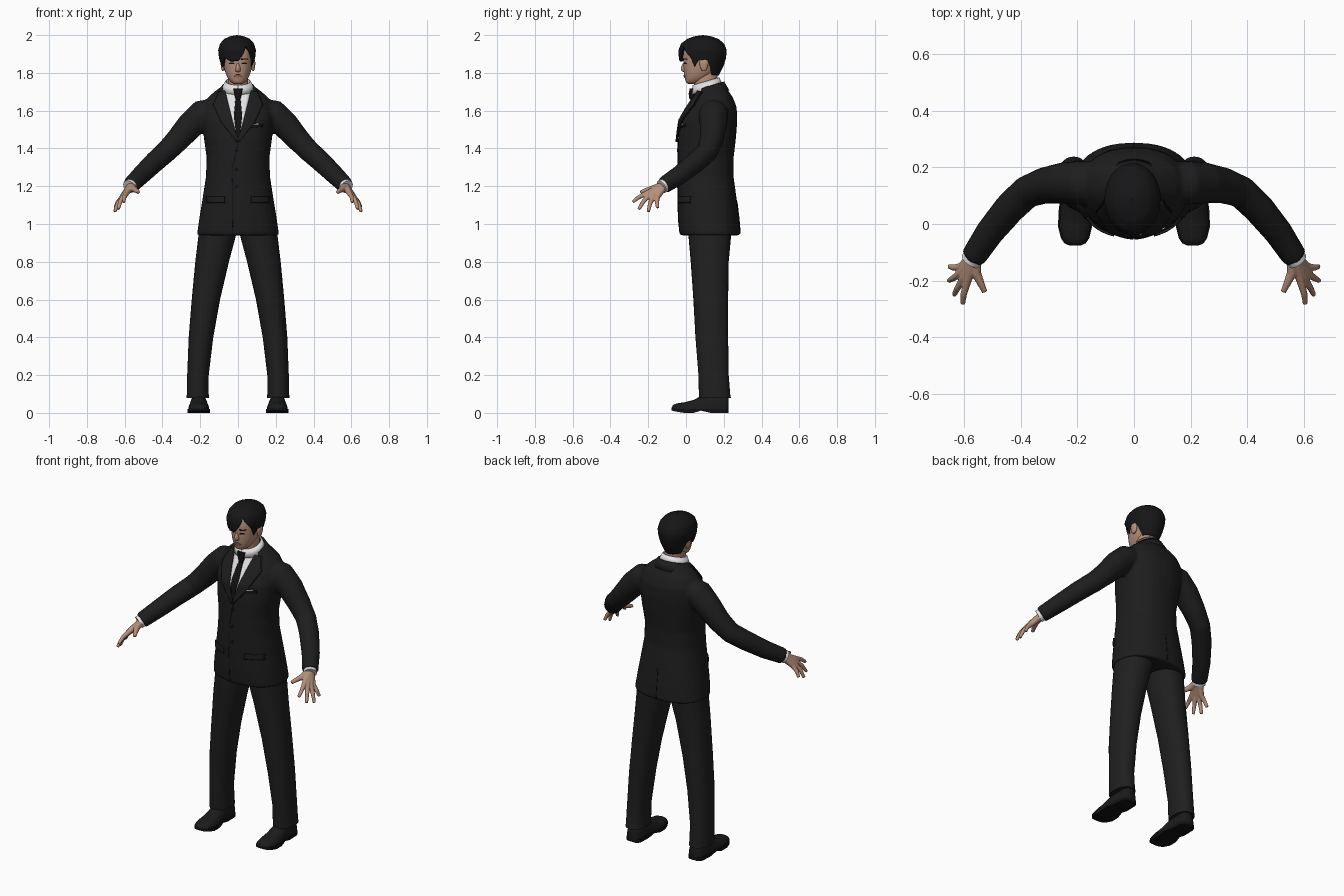
import bpy, bmesh, math
from mathutils import Vector
from mathutils.bvhtree import BVHTree

if "Cube" in bpy.data.objects:
    bpy.data.objects.remove(bpy.data.objects["Cube"])


def material(name, r, g, b):
    m = bpy.data.materials.new(name)
    m.diffuse_color = (r, g, b, 1)
    m.use_nodes = True
    m.node_tree.nodes["Principled BSDF"].inputs["Base Color"].default_value = m.diffuse_color
    return m


SUIT = material("suit black", .0125, .0125, .013)
TROUSER = material("trouser black", .014, .014, .014)
DARK = material("seam black", .006, .006, .006)
HAIR = material("hair black", .008, .008, .009)
SHOE = material("shoe black", .011, .011, .011)
SKIN = material("skin", .47, .28, .19)
LIP = material("lip", .33, .15, .11)
WHITE = material("shirt white", .78, .78, .8)


def make(name, groups, mat, closed=True, caps=True, solid=0):
    """Loft each group of rings into one object."""
    bm = bmesh.new()
    for rings in groups:
        vs = [[bm.verts.new(p) for p in r] for r in rings]
        n = len(vs[0])
        for a, b in zip(vs, vs[1:]):
            for i in range(n if closed else n - 1):
                j = (i + 1) % n
                bm.faces.new((a[i], a[j], b[j], b[i]))
        if caps:
            bm.faces.new(vs[0][::-1])
            bm.faces.new(vs[-1])
    if caps:
        bmesh.ops.recalc_face_normals(bm, faces=bm.faces)
    me = bpy.data.meshes.new(name)
    bm.to_mesh(me)
    bm.free()
    me.polygons.foreach_set("use_smooth", [True] * len(me.polygons))
    me.set_sharp_from_angle(angle=math.radians(45))
    me.materials.append(mat)
    ob = bpy.data.objects.new(name, me)
    bpy.context.collection.objects.link(ob)
    if solid:
        m = ob.modifiers.new("thickness", 'SOLIDIFY')
        m.thickness, m.offset = solid, 0
    return ob


def fuse(ob, voxel, smooth):
    m = ob.modifiers.new("fuse", 'REMESH')
    m.mode, m.voxel_size, m.use_smooth_shade = 'VOXEL', voxel, True
    m = ob.modifiers.new("smooth", 'SMOOTH')
    m.factor, m.iterations = .5, smooth


def subdivide(ob, levels):
    m = ob.modifiers.new("subdivide", 'SUBSURF')
    m.levels = m.render_levels = levels


def ring(z, cx, rx, y0, y1, n=32, e=2.3):
    out = []
    for i in range(n):
        a = 2 * math.pi * i / n
        c, s = math.cos(a), math.sin(a)
        out.append(Vector((cx + rx * math.copysign(abs(c) ** (2 / e), c),
                           (y0 + y1) / 2 + (y1 - y0) / 2 * math.copysign(abs(s) ** (2 / e), s), z)))
    return out


def tube(pts, radii, s=1, n=16):
    pts = [Vector((p[0] * s, p[1], p[2])) for p in pts]
    rings = []
    for i, p in enumerate(pts):
        d = (pts[min(i + 1, len(pts) - 1)] - pts[max(i - 1, 0)]).normalized()
        u = d.cross(Vector((0, 0, 1))).normalized()
        v = d.cross(u)
        rings.append([p + radii[i] * (math.cos(t) * u + math.sin(t) * v)
                      for t in (2 * math.pi * k / n for k in range(n))])
    return rings


def lerp_table(table, x):
    for a, b in zip(table, table[1:]):
        if x <= b[0]:
            t = max(0, (x - a[0]) / (b[0] - a[0]))
            return [p + (q - p) * t for p, q in zip(a[1:], b[1:])]
    return list(table[-1][1:])


def tree(ob):
    bpy.context.view_layer.update()
    return BVHTree.FromObject(ob, bpy.context.evaluated_depsgraph_get())


def on_surface(bvh, x, z, off, side=-1):
    hit = bvh.ray_cast(Vector((x, side * 2, z)), Vector((0, -side, 0)))[0]
    if hit is None:
        hit = bvh.find_nearest(Vector((x, .1 + side * .06, z)))[0]
    return Vector((x, hit.y + side * off, z))


def patch(name, bvh, left, right, mat, off, solid=.005, side=-1, n=6):
    """Thin plate between two (x, z) edges, laid on a surface."""
    rows = []
    for k in range(len(left) - 1):
        for j in range(n + (k == len(left) - 2)):
            t = j / n
            a = Vector(left[k]).lerp(Vector(left[k + 1]), t)
            b = Vector(right[k]).lerp(Vector(right[k + 1]), t)
            pts = [a.lerp(b, i / 8) for i in range(9)]
            rows.append([on_surface(bvh, p.x, p.y, off, side) for p in pts])
    return make(name, [rows], mat, closed=False, caps=False, solid=solid)


def flip(edge, s):
    return [(x * s, z) for x, z in edge]


def band(name, rows, a0, a1, mat, solid):
    """Tilted collar; angle 0 faces the front."""
    out = []
    for cy, rx, ry, zf, zb in rows:
        out.append([])
        for i in range(41):
            a = math.radians(a0 + (a1 - a0) * i / 40)
            t = (1 - math.cos(a)) / 2
            out[-1].append(Vector((rx * math.sin(a), cy - ry * math.cos(a), zf + (zb - zf) * t)))
    make(name, [out], mat, closed=False, caps=False, solid=solid)


# jacket: body and sleeves fused
body = [(.94, .217, -.032, .288), (.96, .215, -.036, .287), (1.03, .205, -.042, .281), (1.12, .19, -.044, .27),
        (1.25, .17, -.044, .252), (1.35, .166, -.044, .252), (1.45, .18, -.042, .264), (1.55, .19, -.03, .272),
        (1.62, .185, .01, .268), (1.67, .16, .044, .248), (1.70, .125, .06, .228), (1.73, .085, .066, .207),
        (1.745, .06, .07, .19)]
groups = [[ring(z, 0, rx, a, b) for z, rx, a, b in body]]
arm = [(.1, .145, 1.60), (.19, .145, 1.58), (.25, .145, 1.525), (.32, .135, 1.445), (.38, .112, 1.383),
       (.44, .055, 1.33), (.51, -.03, 1.262), (.568, -.118, 1.205)]
for s in (1, -1):
    groups.append(tube(arm, [.07, .078, .073, .064, .058, .056, .051, .045], s))
jacket = make("jacket", groups, SUIT)
fuse(jacket, .009, 4)
jb = tree(jacket)

# shirt front, tie, lapels
v = [(.068, 1.705), (.052, 1.64), (.03, 1.55), (.001, 1.45)]
patch("shirt_front", jb, flip(v, -1), v, WHITE, .003, .004)
t = [(.012, 1.68), (.014, 1.655), (.022, 1.57), (.008, 1.455)]
patch("tie", jb, flip(t, -1), t, DARK, .008)
make("tie_knot", [[ring(1.66, 0, .013, .018, .055, 16), ring(1.69, 0, .02, .014, .05, 16),
                   ring(1.718, 0, .024, .02, .05, 16)]], DARK)
lapel = [(.1, 1.70), (.13, 1.63), (.088, 1.54), (.006, 1.435)]
edge = [(x + .004, z) for x, z in lapel]
for s in (1, -1):
    patch("lapel", jb, flip(v, s), flip(lapel, s), SUIT, .009, .008)
    patch("lapel_edge", jb, flip(lapel, s), flip(edge, s), DARK, .004, .004)
    # pocket flap and its seam
    patch("pocket_flap", jb, [(s * .07, 1.145), (s * .07, 1.115)], [(s * .165, 1.145), (s * .165, 1.115)], SUIT, .004, .008)
    patch("pocket_seam", jb, [(s * .068, 1.115), (s * .068, 1.109)], [(s * .168, 1.115), (s * .168, 1.109)], DARK, .002, .003)
patch("breast_pocket", jb, [(.035, 1.505), (.035, 1.52)], [(.13, 1.515), (.13, 1.53)], DARK, .003)
patch("handkerchief", jb, [(.055, 1.521), (.055, 1.526)], [(.11, 1.527), (.11, 1.532)], WHITE, .003, .004)
patch("front_seam", jb, [(-.002, 1.435), (-.03, 1.3), (-.032, .95)], [(.002, 1.435), (-.026, 1.3), (-.028, .95)], DARK, .001, .003)
patch("back_vent", jb, [(-.002, 1.12), (-.002, .95)], [(.002, 1.12), (.002, .95)], DARK, .001, .003, side=1)
for z in (1.39, 1.29, 1.2):
    p = on_surface(jb, -.008, z, 0)
    disc = [[p + Vector((r * math.cos(a), y, r * math.sin(a))) for a in (k * math.pi / 8 for k in range(16))]
            for r, y in ((.01, .004), (.01, -.004), (.007, -.006))]
    make("button", [disc], DARK)

# collars
band("shirt_collar", [(.112, .088, .08, 1.685, 1.735), (.106, .064, .068, 1.735, 1.775)], 0, 360, WHITE, .006)
band("jacket_collar", [(.125, .115, .1, 1.66, 1.705), (.118, .082, .08, 1.70, 1.752)], 65, 295, SUIT, .01)

# trousers
leg = [(.08, .213, .059, .07, .238), (.1, .213, .058, .068, .234), (.2, .212, .057, .066, .226),
       (.4, .196, .065, .05, .223), (.6, .17, .075, .039, .223), (.8, .137, .089, .025, .226),
       (.95, .108, .1, .012, .24), (1.0, .103, .1, .01, .24)]
make("trousers", [[ring(z, s * cx, rx, a, b, e=2.2) for z, cx, rx, a, b in leg] for s in (1, -1)], TROUSER)

# shoes: upper, sole, heel
shoe = [(-.076, .016, .028), (-.068, .034, .042), (-.05, .046, .05), (-.01, .056, .056), (.04, .055, .068),
        (.08, .05, .09), (.13, .046, .105), (.2, .044, .105), (.218, .036, .1), (.226, .022, .09)]
for s in (1, -1):
    upper, sole, heel = [], [], []
    for y, w, h in shoe:
        cx = s * .208
        lift = .012 * max(0, (-y - .02) / .055)
        angles = [math.pi * k / 12 for k in range(13)]
        upper.append([Vector((cx + w * math.cos(a), y, .012 + lift + (h - .012 - lift) * math.sin(a) ** .7)) for a in angles])
        w += .004
        base = .012 if .05 < y < .12 else lift

        def slab(lo, hi):
            return [Vector((cx + x, y, z)) for x, z in ((-w, lo), (w, lo), (w, hi), (-w, hi))]
        sole.append(slab(base, .02 + lift * .5))
        if y > .12:
            heel.append(slab(0, .02))
    make("shoe_upper", [upper], SHOE)
    make("shoe_sole", [sole, heel], DARK)

# hands and shirt cuffs
wrist = (.562, -.11, 1.208)
fingers = [((.588, -.2, 1.166), (.605, -.282, 1.117)), ((.6, -.19, 1.158), (.635, -.25, 1.078)),
           ((.61, -.173, 1.149), (.653, -.2, 1.064)), ((.612, -.152, 1.143), (.652, -.15, 1.085))]
for s in (1, -1):
    parts = []
    for k, tip in fingers:
        mid = tuple(a + (b - a) * .55 + d for a, b, d in zip(k, tip, (.004, -.003, .004)))
        parts.append(tube([wrist, k, mid, tip], [.022, .015, .0115, .009], s, 12))
    parts.append(tube([wrist, (.557, -.175, 1.187), (.54, -.212, 1.178), (.527, -.24, 1.168)], [.022, .018, .013, .01], s, 12))
    hand = make("hand", parts, SKIN)
    fuse(hand, .004, 3)
    make("shirt_cuff", [tube([(.55, -.092, 1.221), (.576, -.13, 1.197)], [.036, .037], s)], WHITE)

# neck and head
make("neck", [[ring(1.68, 0, .056, .05, .17), ring(1.75, 0, .053, .042, .165), ring(1.83, 0, .055, .045, .17)]], SKIN)
skull = [(1.74, .022, .006, .05), (1.752, .04, -.002, .085), (1.775, .057, -.008, .13), (1.81, .071, -.013, .17),
         (1.85, .078, -.014, .19), (1.89, .081, -.017, .2), (1.93, .078, -.012, .2), (1.965, .055, .02, .17),
         (1.98, .03, .05, .13)]
head = make("head", [[ring(z, 0, rx, a, b, e=2.15) for z, rx, a, b in skull]], SKIN)
subdivide(head, 1)
hb = tree(head)
nose = make("nose", [[ring(z, 0, r, y, .02, 12) for z, r, y in
                      ((1.803, .008, -.014), (1.81, .017, -.026), (1.82, .015, -.032), (1.858, .008, -.018))]], SKIN)
subdivide(nose, 1)
for s in (1, -1):
    ear = make("ear", [[ring(z, s * .08, r, .09 - d, .1 + d, 12) for z, r, d in
                        ((1.808, .004, .004), (1.82, .009, .012), (1.845, .013, .02), (1.865, .012, .02), (1.875, .005, .01))]], SKIN)
    subdivide(ear, 1)
    patch("eye", hb, flip([(.019, 1.847), (.022, 1.853), (.026, 1.856)], s),
          flip([(.043, 1.847), (.046, 1.851), (.04, 1.856)], s), DARK, .001, .002)
    patch("eyebrow", hb, flip([(.016, 1.869), (.016, 1.875)], s), flip([(.052, 1.871), (.05, 1.876)], s), HAIR, .001, .002)
patch("lips", hb, [(-.012, 1.775), (-.025, 1.783), (-.01, 1.79)], [(.012, 1.775), (.025, 1.783), (.01, 1.79)], LIP, .002, .004)

# hair: shell that ends on a swept hairline
shape = [(1.77, .06, 0, .165), (1.80, .072, -.018, .18), (1.84, .085, -.03, .2), (1.88, .096, -.038, .212),
         (1.92, .1, -.04, .216), (1.955, .09, -.026, .202), (1.98, .068, .006, .172), (1.994, .036, .045, .132),
         (2.0, .001, .088, .09)]
hairline = [(-180, 1.785), (-125, 1.79), (-105, 1.86), (-85, 1.872), (-75, 1.832), (-62, 1.85), (-45, 1.882),
            (-20, 1.86), (5, 1.864), (20, 1.9), (30, 1.945), (42, 1.92), (60, 1.88), (70, 1.832), (82, 1.872),
            (105, 1.86), (125, 1.79), (180, 1.785)]
rows = []
for j in range(25):
    row = []
    for i in range(72):
        deg = -180 + 5 * i
        low = lerp_table(hairline, deg)[0]
        z = low + (2.0 - low) * math.sin(math.pi / 2 * j / 24)
        rx, y0, y1 = lerp_table(shape, z)
        a = math.radians(deg)
        row.append(Vector((rx * math.sin(a) - .005, (y0 + y1) / 2 - (y1 - y0) / 2 * math.cos(a), z)))
    rows.append(row)
hair = make("hair", [rows], HAIR, caps=False)
m = hair.modifiers.new("thickness", 'SOLIDIFY')
m.thickness, m.offset = .014, -1
